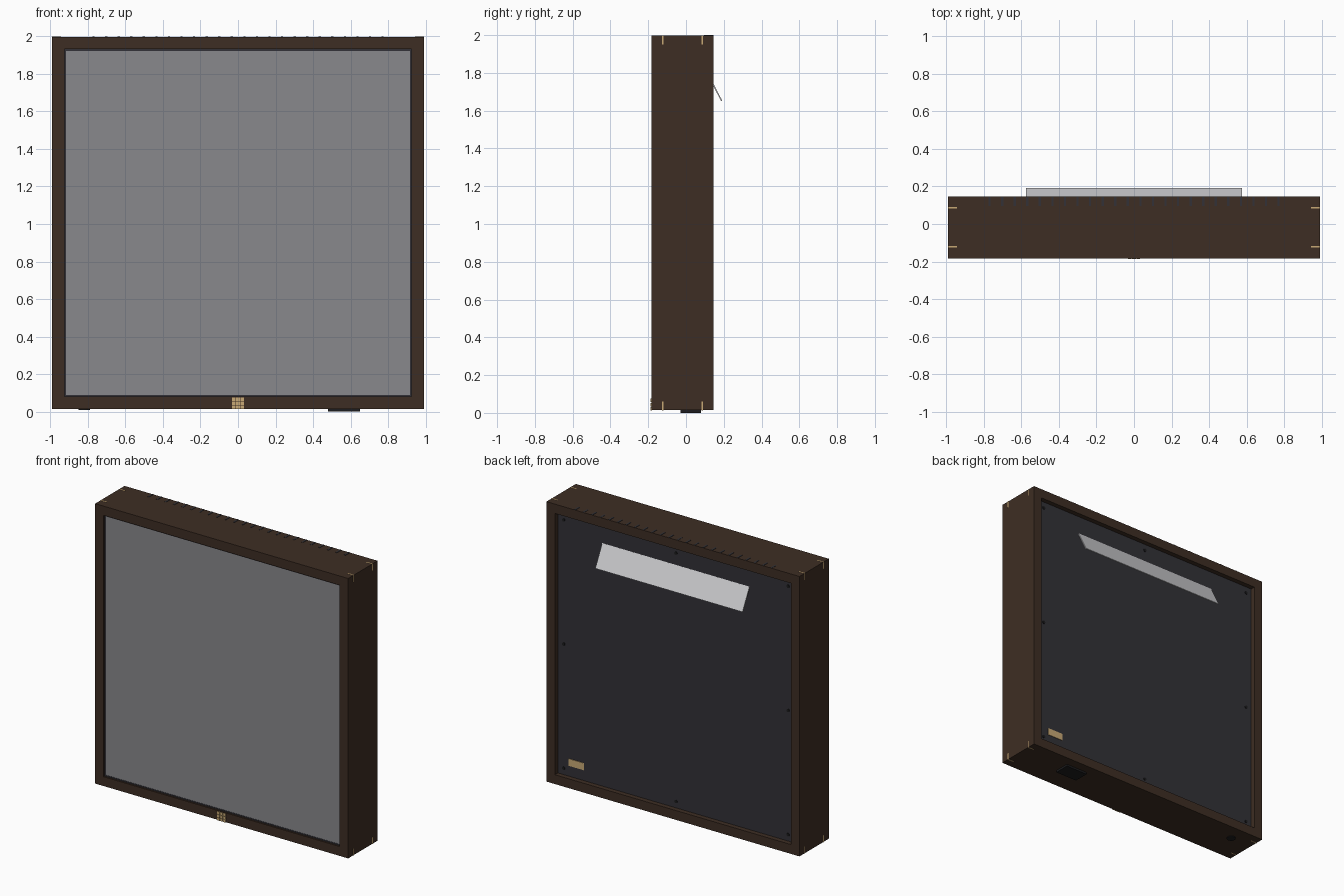
import bpy, bmesh, math
from mathutils import Matrix, Vector

if "Cube" in bpy.data.objects:
    bpy.data.objects.remove(bpy.data.objects["Cube"])

def mat(name, r, g, b):
    m = bpy.data.materials.new(name)
    m.diffuse_color = (r, g, b, 1)
    m.use_nodes = True
    m.node_tree.nodes["Principled BSDF"].inputs["Base Color"].default_value = m.diffuse_color
    return m

WOOD = mat("dark walnut", 0.048, 0.027, 0.017)
GREY = mat("diffuser grey", 0.25, 0.25, 0.265)
SLATE = mat("slate", 0.032, 0.031, 0.038)
BLACK = mat("black", 0.012, 0.012, 0.013)
METAL = mat("pale metal", 0.62, 0.62, 0.64)
TAN = mat("light maple", 0.58, 0.40, 0.18)

HALF, RAIL, CZ = 0.992, 0.066, 1.006      # frame half size, rail width, centre height
FRONT, BACK, PANEL = -0.183, 0.146, 0.112  # depths along y
BOT, TOP = CZ - HALF, CZ + HALF

def finish(bm, name, m):
    bmesh.ops.recalc_face_normals(bm, faces=bm.faces)
    me = bpy.data.meshes.new(name)
    bm.to_mesh(me)
    bm.free()
    me.materials.append(m)
    ob = bpy.data.objects.new(name, me)
    bpy.context.collection.objects.link(ob)
    return ob

def add_box(bm, x0, x1, y0, y1, z0, z1):
    c = Vector(((x0 + x1) / 2, (y0 + y1) / 2, (z0 + z1) / 2))
    s = Matrix.Diagonal((x1 - x0, y1 - y0, z1 - z0, 1))
    bmesh.ops.create_cube(bm, size=1, matrix=Matrix.Translation(c) @ s)

def boxes(name, m, items):
    bm = bmesh.new()
    for it in items:
        add_box(bm, *it)
    return finish(bm, name, m)

def prism(name, m, profile, axis, length):
    """Extrude a closed profile of points along axis."""
    bm = bmesh.new()
    f = bm.faces.new([bm.verts.new(p) for p in profile])
    r = bmesh.ops.extrude_face_region(bm, geom=[f])
    bmesh.ops.translate(bm, vec=Vector(axis) * length,
                        verts=[v for v in r["geom"] if isinstance(v, bmesh.types.BMVert)])
    return finish(bm, name, m)

# Mitred rails: one trapezoid turned around the centre
inner = HALF - RAIL
for i, name in enumerate(("top_rail", "right_rail", "bottom_rail", "left_rail")):
    rot = Matrix.Rotation(i * math.pi / 2, 3, 'Y')
    pts = [(-HALF, FRONT, HALF), (HALF, FRONT, HALF), (inner, FRONT, inner), (-inner, FRONT, inner)]
    prism(name, WOOD, [rot @ Vector(p) + Vector((0, 0, CZ)) for p in pts], (0, 1, 0), BACK - FRONT)

# Diffuser with a thin dark gasket around it
d = inner - 0.009
boxes("diffuser", GREY, [(-d, d, FRONT + 0.014, FRONT + 0.03, CZ - d, CZ + d)])
e = inner
boxes("gasket", SLATE, [
    (-e, e, FRONT + 0.012, FRONT + 0.03, CZ + d, CZ + e),
    (-e, e, FRONT + 0.012, FRONT + 0.03, CZ - e, CZ - d),
    (-e, -d, FRONT + 0.012, FRONT + 0.03, CZ - d, CZ + d),
    (d, e, FRONT + 0.012, FRONT + 0.03, CZ - d, CZ + d)])

# Recessed back panel and its screws
boxes("back_panel", SLATE, [(-e, e, PANEL - 0.02, PANEL, CZ - e, CZ + e)])
bm = bmesh.new()
for x in (-0.88, 0, 0.88):
    for z in (-0.88, 0, 0.88):
        if x or z:
            bmesh.ops.create_cone(bm, cap_ends=True, segments=12, radius1=0.011, radius2=0.011, depth=0.006,
                                  matrix=Matrix.Translation((x, PANEL + 0.002, CZ + z)) @ Matrix.Rotation(math.pi / 2, 4, 'X'))
finish(bm, "panel_screws", BLACK)

# Sloping hanging cleat
prism("hanging_cleat", METAL, [(-0.577, 0.108, 1.80), (-0.577, 0.186, 1.65),
                               (-0.577, 0.192, 1.653), (-0.577, 0.114, 1.803)], (1, 0, 0), 1.154)

# Small plate on the back panel
boxes("back_plate", TAN, [(0.72, 0.84, PANEL, PANEL + 0.004, 0.155, 0.205)])

# Row of vent slots along the top rear edge
boxes("vent_slots", SLATE, [(x - 0.006, x + 0.006, 0.095, BACK - 0.001, TOP - 0.005, TOP + 0.002)
                            for x in (-0.77 + i * 0.067 for i in range(24))])

# Corner splines, two in each corner
splines = []
for sx in (-1, 1):
    for z0, z1 in ((BOT - 0.001, BOT + 0.047), (TOP - 0.047, TOP + 0.001)):
        for y in (-0.122, 0.087):
            x0, x1 = sorted((sx * (HALF - 0.047), sx * (HALF + 0.001)))
            splines.append((x0, x1, y - 0.004, y + 0.004, z0, z1))
boxes("corner_splines", TAN, splines)

# Inlaid lattice on the bottom rail
boxes("inlay", TAN, [(x - 0.0095, x + 0.0095, FRONT - 0.004, FRONT + 0.002, z - 0.0095, z + 0.0095)
                     for x in (-0.023, 0, 0.023) for z in (0.022, 0.044, 0.066)])

# Underside socket plate and button
boxes("socket_plate", BLACK, [(0.48, 0.65, -0.03, 0.08, 0.0, BOT + 0.002)])
bm = bmesh.new()
bmesh.ops.create_cone(bm, cap_ends=True, segments=24, radius1=0.03, radius2=0.03, depth=0.01,
                      matrix=Matrix.Translation((-0.82, 0.03, BOT)))
finish(bm, "underside_button", BLACK)
